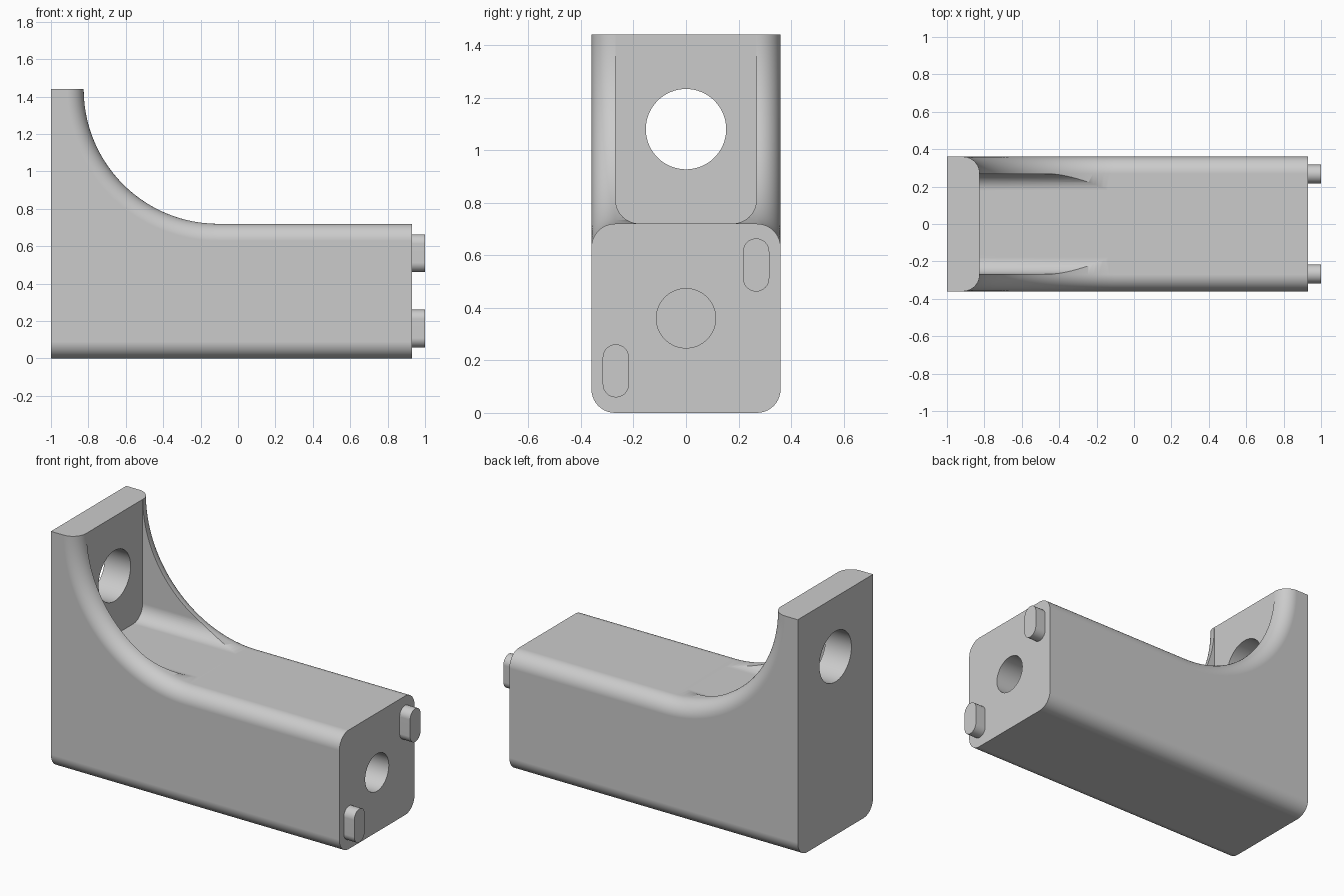
import bpy, bmesh
from math import sin, cos, pi, radians

if "Cube" in bpy.data.objects:
    bpy.data.objects.remove(bpy.data.objects["Cube"], do_unlink=True)

HALF = 0.36       # half width, also half the beam height
BEAM = 0.72       # beam height and radius of the big curve
TOP = 1.44
ROUND = 0.09      # edge rounding
PLATE = -0.825    # inner face of the upright plate
END = 0.93

grey = bpy.data.materials.new("light grey")
grey.use_nodes = True
grey.diffuse_color = (0.6, 0.6, 0.6, 1)
grey.node_tree.nodes["Principled BSDF"].inputs["Base Color"].default_value = (0.6, 0.6, 0.6, 1)


def arc(cx, cy, r, start, end, steps):
    angles = [radians(start + (end - start) * i / steps) for i in range(steps + 1)]
    return [(cx + r * cos(a), cy + r * sin(a)) for a in angles]


def prism(name, outline, axis, low, high):
    """Extrude an outline of (y, z) along x, or of (x, z) along y."""
    place = (lambda p, d: (d, p[0], p[1])) if axis == "x" else (lambda p, d: (p[0], d, p[1]))
    bm = bmesh.new()
    a = [bm.verts.new(place(p, low)) for p in outline]
    b = [bm.verts.new(place(p, high)) for p in outline]
    bm.faces.new(a)
    bm.faces.new(b[::-1])
    for i in range(len(a)):
        j = (i + 1) % len(a)
        bm.faces.new((a[j], a[i], b[i], b[j]))
    bmesh.ops.recalc_face_normals(bm, faces=bm.faces)
    mesh = bpy.data.meshes.new(name)
    bm.to_mesh(mesh)
    bm.free()
    mesh.materials.append(grey)
    obj = bpy.data.objects.new(name, mesh)
    bpy.context.collection.objects.link(obj)
    return obj


def activate(obj):
    bpy.ops.object.select_all(action="DESELECT")
    obj.select_set(True)
    bpy.context.view_layer.objects.active = obj


def cut(obj, cutter):
    mod = obj.modifiers.new("cut", "BOOLEAN")
    mod.operation = "DIFFERENCE"
    mod.solver = "EXACT"
    mod.object = cutter
    activate(obj)
    bpy.ops.object.modifier_apply(modifier=mod.name)
    bpy.data.objects.remove(cutter, do_unlink=True)


def smooth(obj):
    activate(obj)
    bpy.ops.object.shade_smooth_by_angle(angle=radians(30))
    mod = obj.modifiers.new("flat faces", "WEIGHTED_NORMAL")
    mod.keep_sharp = True


# Bracket body: beam, upright plate and the big curve between them
curve = arc(PLATE + BEAM, TOP, BEAM, 180, 270, 40)
body = prism("bracket_body", [(-1, 0), (-1, TOP)] + curve + [(END, BEAM), (END, 0)],
             "y", -HALF, HALF)

# Round the long edges on both sides, above and below
bm = bmesh.new()
bm.from_mesh(body.data)
long_edges = []
for e in bm.edges:
    p, q = e.verts[0].co, e.verts[1].co
    along_side = abs(p.y - q.y) < 1e-4
    vertical_end = abs(p.x - q.x) < 1e-5
    plate_top = min(p.z, q.z) > TOP - 1e-4
    if along_side and not vertical_end and not plate_top:
        long_edges.append(e)
bmesh.ops.bevel(bm, geom=long_edges, offset=ROUND, offset_type="OFFSET", segments=10,
                profile=0.5, affect="EDGES", clamp_overlap=False)
bm.to_mesh(body.data)
bm.free()

# Pocket with rounded floor corners, leaving a rib on each side
side = HALF - ROUND - 0.002
floor = BEAM + 0.001
pocket = (arc(-side + ROUND, floor + ROUND, ROUND, 180, 270, 12)
          + arc(side - ROUND, floor + ROUND, ROUND, 270, 360, 12)
          + [(side, TOP + 0.2), (-side, TOP + 0.2)])
cut(body, prism("pocket_cutter", pocket, "x", PLATE - 0.001, 0))

# Through hole in the plate, blind hole in the beam end
cut(body, prism("plate_hole_cutter", arc(0, 1.08, 0.153, 0, 354.375, 63), "x", -1.2, -0.6))
cut(body, prism("end_hole_cutter", arc(0, 0.36, 0.113, 0, 354.375, 63), "x", END - 0.45, 1.2))
smooth(body)

# Locating pegs on the beam end
for name, y, z in (("upper_peg", 0.267, 0.563), ("lower_peg", -0.267, 0.16)):
    outline = arc(y, z + 0.051, 0.05, 0, 180, 16) + arc(y, z - 0.051, 0.05, 180, 360, 16)
    smooth(prism(name, outline, "x", END - 0.01, 1.0))
